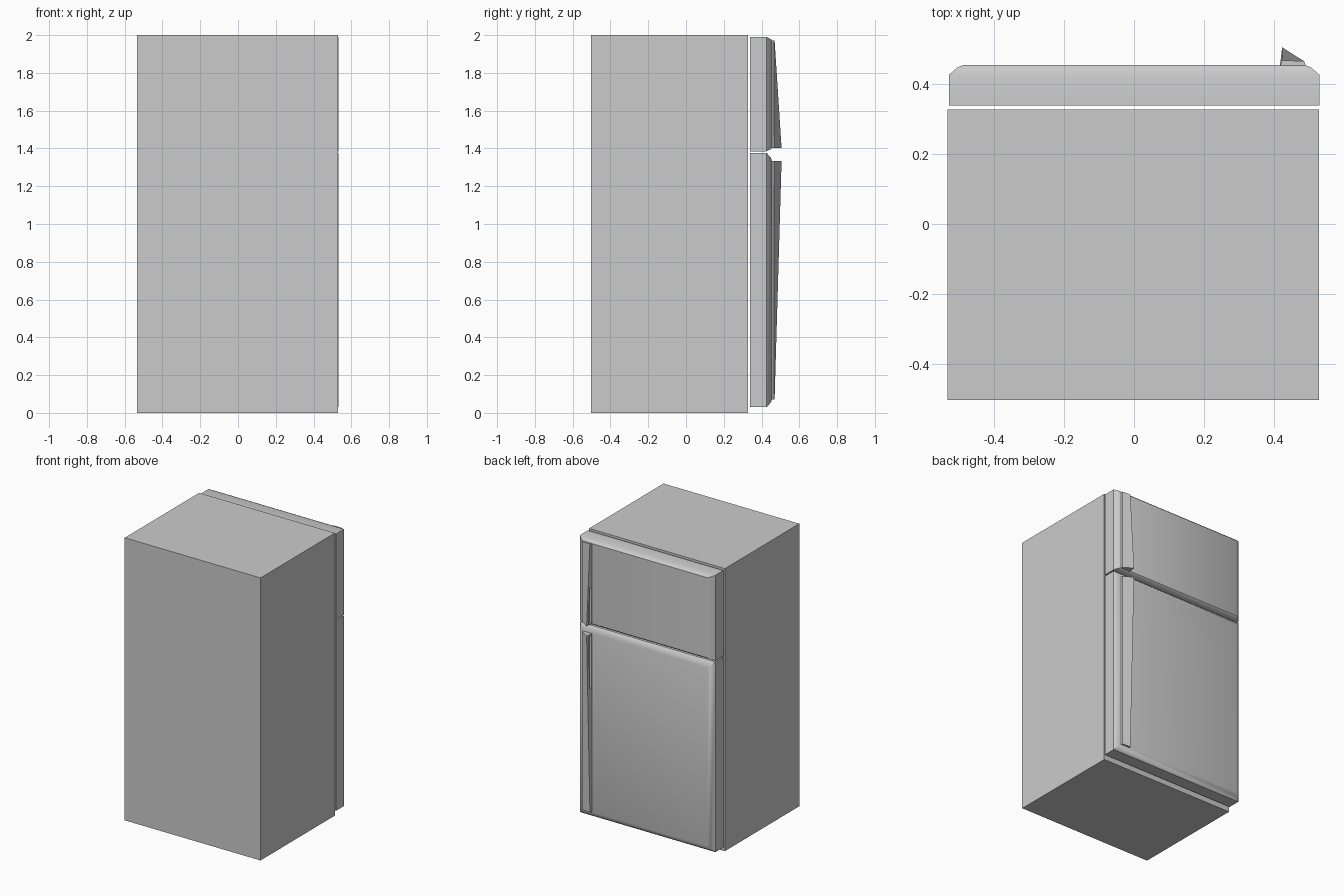
import bpy, bmesh, math

if "Cube" in bpy.data.objects:
    bpy.data.objects.remove(bpy.data.objects["Cube"])


def loft(name, rings):
    """Closed solid from a stack of matching vertex rings."""
    bm = bmesh.new()
    rows = [[bm.verts.new(p) for p in ring] for ring in rings]
    n = len(rows[0])
    for a, b in zip(rows, rows[1:]):
        for i in range(n):
            j = (i + 1) % n
            bm.faces.new((a[i], a[j], b[j], b[i]))
    bm.faces.new(rows[0])
    bm.faces.new(rows[-1])
    bmesh.ops.recalc_face_normals(bm, faces=bm.faces)
    mesh = bpy.data.meshes.new(name)
    bm.to_mesh(mesh)
    bm.free()
    ob = bpy.data.objects.new(name, mesh)
    bpy.context.collection.objects.link(ob)
    return ob


def rect(x0, x1, z0, z1, y):
    return [(x0, y, z0), (x1, y, z0), (x1, y, z1), (x0, y, z1)]


def door(name, z0, z1):
    # Rounded front edge; vertical bevel scales with door height
    k = (z1 - z0) / 1.345
    profile = [(0, 0.339), (0, 0.427), (0.025, 0.449), (0.042, 0.455)]
    ob = loft(name, [rect(-0.53 + d, 0.531 - d, z0 + d * k, z1 - d * k, y)
                     for d, y in profile])
    bpy.context.view_layer.objects.active = ob
    ob.select_set(True)
    bpy.ops.object.shade_smooth_by_angle(angle=math.radians(35))
    ob.select_set(False)


def handle(name, z_thin, z_thick, z_grip):
    # Wedge that swells towards the gap between the doors
    def section(z, peak):
        return [(0.418, 0.453, z), (0.424, peak, z),
                (0.487, 0.466, z), (0.492, 0.453, z)]
    ob = loft(name, [section(z_thin, 0.469), section(z_thick, 0.506)])
    # Finger recess on the inner side near the thick end
    end = z_thick + (z_thin - z_thick) * 0.01
    cut = loft(name + "_grip_cutter",
               [[(0.40, 0.459, z), (0.40, y, z), (0.435, y, z), (0.435, 0.459, z)]
                for z, y in ((z_grip, 0.476), (end, 0.488))])
    cut.hide_render = True
    cut.hide_viewport = True
    mod = ob.modifiers.new("grip", 'BOOLEAN')
    mod.operation = 'DIFFERENCE'
    mod.object = cut
    mod.solver = 'EXACT'


# Cabinet
loft("cabinet", [rect(-0.534, 0.529, 0, 2, y) for y in (-0.504, 0.328)])

# Doors
door("fridge_door", 0.03, 1.376)
door("freezer_door", 1.385, 1.99)

# Handles
handle("fridge_handle", 0.072, 1.334, 0.95)
handle("freezer_handle", 1.972, 1.402, 1.66)
